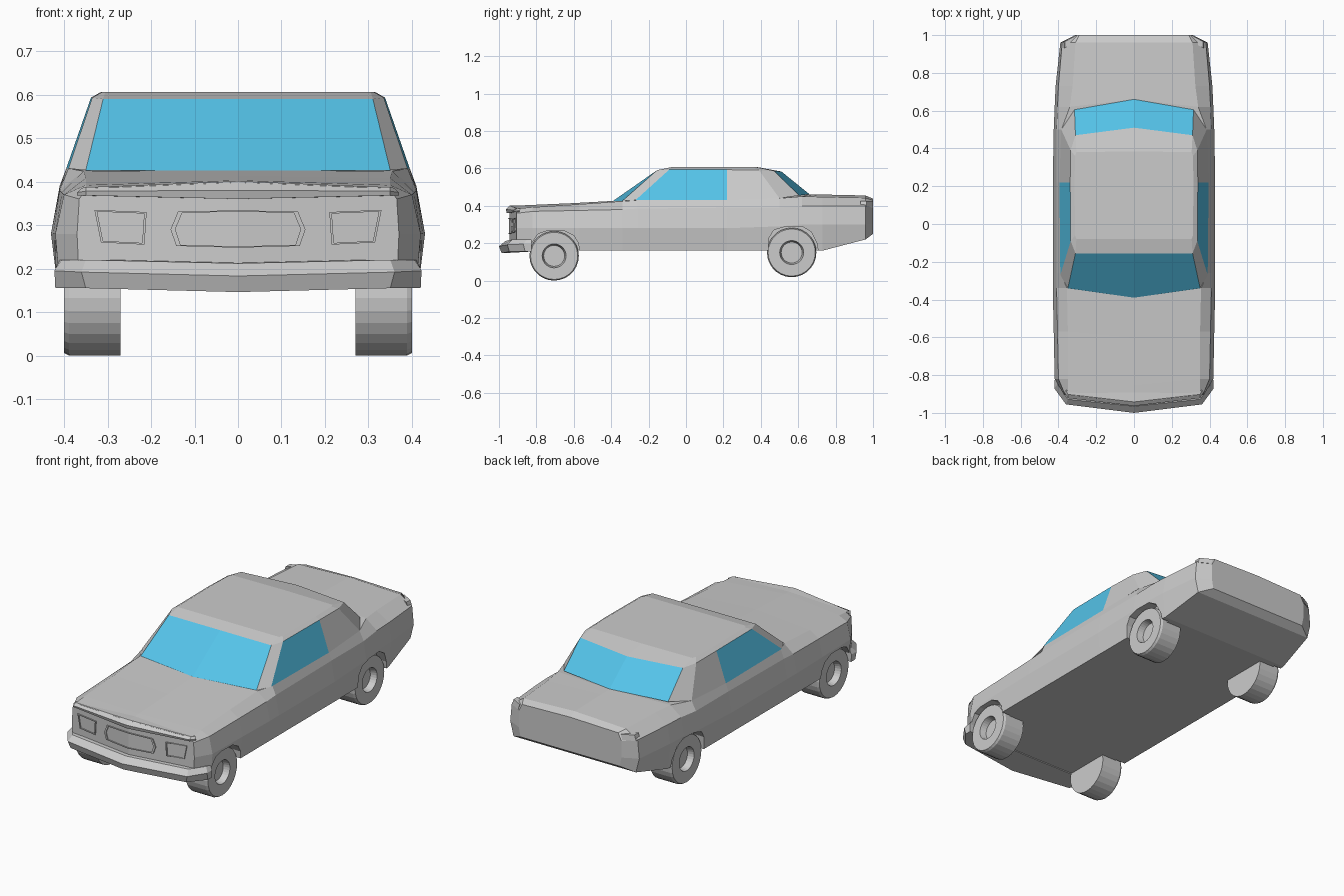
import bpy, bmesh
from math import sin, cos, tau

glass = bpy.data.materials.new("glass")
glass.diffuse_color = (0.09, 0.55, 0.82, 1)


def loft(name, sections, cyclic=False, glazed=()):
    """Skin right-hand half sections, cap the ends and mirror across x = 0."""
    bm = bmesh.new()
    for side in (1, -1):
        rows = [[bm.verts.new((side * x, y, z)) for x, y, z in s] for s in sections]
        n = len(rows[0])
        for i in range(len(rows) - 1):
            for j in range(n if cyclic else n - 1):
                k = (j + 1) % n
                f = bm.faces.new((rows[i][j], rows[i][k], rows[i + 1][k], rows[i + 1][j]))
                f.material_index = int((i, j) in glazed)
        bm.faces.new(rows[0])
        bm.faces.new(rows[-1])
    bmesh.ops.remove_doubles(bm, verts=bm.verts, dist=0.0001)
    bmesh.ops.recalc_face_normals(bm, faces=bm.faces)
    me = bpy.data.meshes.new(name)
    bm.to_mesh(me)
    bm.free()
    ob = bpy.data.objects.new(name, me)
    bpy.context.collection.objects.link(ob)
    if glazed:
        me.materials.append(None)
        me.materials.append(glass)
    return ob


# Lower body: y, centre shift, sill, waist, shoulder, deck edge, deck centre height
stations = [
    (-0.905, -0.040, (.365, .17), (.37, .28), (.365, .36), (.35, .385), .398),
    (-0.82, -0.035, (.41, .16), (.42, .28), (.40, .37), (.35, .392), .403),
    (-0.57, -0.035, (.415, .16), (.425, .28), (.405, .375), (.35, .408), .414),
    (-0.34, -0.050, (.415, .16), (.43, .28), (.41, .38), (.355, .424), .426),
    (-0.26, 0, (.415, .16), (.43, .28), (.41, .385), (.39, .43), .43),
    (0.22, 0, (.415, .16), (.43, .28), (.41, .39), (.395, .43), .43),
    (0.50, 0, (.415, .16), (.425, .29), (.41, .39), (.384, .44), .45),
    (0.62, 0.04, (.41, .16), (.42, .30), (.405, .40), (.34, .45), .461),
    (0.73, 0, (.40, .16), (.415, .30), (.40, .40), (.325, .447), .46),
    (0.96, 0, (.37, .22), (.39, .30), (.38, .40), (.31, .442), .455),
    (1.00, 0, (.30, .25), (.31, .30), (.31, .39), (.29, .43), .438),
]
body = loft("lower_body", [
    [(0, y + dy, sill[1])] + [(x, y, z) for x, z in (sill, waist, shoulder, deck)] + [(0, y + dy, zc)]
    for y, dy, sill, waist, shoulder, deck, zc in stations])

# Wheel arches cut into the flanks
arches = [
    [(-.835, .10), (-.825, .20), (-.79, .25), (-.745, .265), (-.65, .265), (-.60, .24), (-.575, .20), (-.565, .10)],
    [(.435, .10), (.445, .23), (.47, .27), (.53, .288), (.62, .29), (.67, .26), (.70, .20), (.715, .10)],
]
bpy.context.view_layer.objects.active = body
for outline in arches:
    cutter = loft("arch_cutter", [[(x, y, z) for y, z in outline] for x in (.36, .5)], cyclic=True)
    cutter.hide_render = True
    cut = body.modifiers.new("arch", 'BOOLEAN')
    cut.operation, cut.object, cut.solver = 'DIFFERENCE', cutter, 'EXACT'
    bpy.ops.object.modifier_apply(modifier="arch")
    bpy.data.objects.remove(cutter)

# Cabin: beltline, window top and roof rings, front centre to rear centre
loft("cabin", [
    [(0, -.39, .426), (.35, -.34, .426), (.39, -.27, .43), (.395, .22, .43),
     (.385, .50, .44), (.315, .605, .455), (0, .66, .462)],
    [(0, -.155, .59), (.31, -.155, .59), (.335, -.09, .593), (.338, .22, .593),
     (.335, .39, .59), (.31, .47, .587), (0, .51, .583)],
    [(0, -.08, .606), (.305, -.08, .606), (.312, -.06, .606), (.315, .22, .606),
     (.312, .36, .606), (.305, .38, .606), (0, .385, .606)],
], glazed={(0, 0), (0, 2), (0, 5)})

# Front bumper wrapping round the corners
loft("front_bumper", [
    [(0, -.985, .146), (.35, -.945, .155), (.42, -.86, .155), (.42, -.825, .155), (0, -.83, .155)],
    [(0, -1.0, .183), (.36, -.955, .192), (.422, -.87, .195), (.422, -.825, .195), (0, -.83, .19)],
    [(0, -.965, .212), (.35, -.928, .22), (.405, -.85, .22), (.41, -.825, .22), (0, -.83, .22)],
])

# Lip along the leading edge of the bonnet
loft("bonnet_lip", [
    [(0, -.958, .36), (.35, -.918, .368), (.37, -.89, .368), (0, -.90, .36)],
    [(0, -.963, .38), (.35, -.922, .378), (.37, -.89, .375), (0, -.90, .38)],
    [(0, -.942, .401), (.35, -.902, .387), (.36, -.88, .385), (0, -.89, .401)],
])


def front_frame(name, outline, centre, scale, cyclic):
    """Thin raised frame with a sunken panel, following the V-shaped nose."""
    def ring(pts, out):
        return [(x, -.945 + .114 * x - out, z) for x, z in pts]
    cx, cz = centre
    inner = [(cx + (x - cx) * scale, cz + (z - cz) * scale) for x, z in outline]
    loft(name, [ring(outline, -.01), ring(outline, .007), ring(inner, .007), ring(inner, .001)], cyclic)


front_frame("grille", [(0, .334), (.138, .331), (.155, .29), (.142, .252), (0, .248)], (0, .29), .93, False)
front_frame("headlights", [(.21, .33), (.33, .335), (.315, .26), (.215, .255)], (.268, .295), .9, True)

# Tail lights on the rear corners
loft("tail_lights", [
    [(x, y + d, z) for x, y, z in
     [(.315, .995, .395), (.375, .962, .395), (.365, .962, .425), (.305, .995, .425)]]
    for d in (-.03, .004)], cyclic=True)


def wheel_pair(name, y, z):
    """Mirrored wheels with a bevelled tyre shoulder and a recessed hub."""
    profile = [(.27, .132), (.388, .132), (.40, .126), (.40, .064), (.365, .056)]
    loft(name, [[(x, y + r * cos(tau * i / 28), z + r * sin(tau * i / 28)) for i in range(28)]
                for x, r in profile], cyclic=True)


wheel_pair("front_wheels", -.705, .132)
wheel_pair("rear_wheels", .565, .15)
